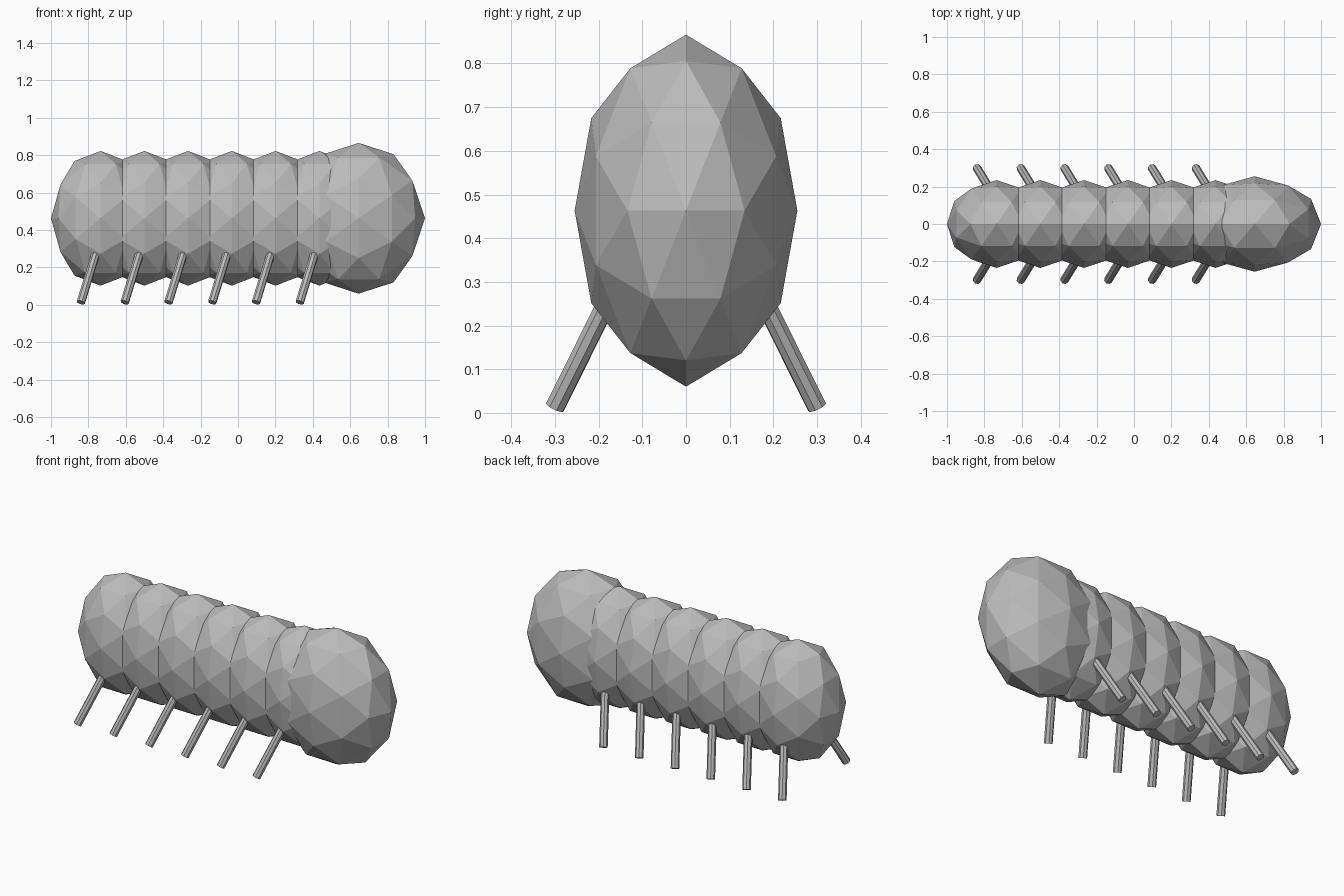
import bpy
import bmesh
import math
from mathutils import Matrix, Vector

cube = bpy.data.objects.get("Cube")
if cube:
    bpy.data.objects.remove(cube, do_unlink=True)

grey = bpy.data.materials.new("plain grey")
grey.use_nodes = True
grey.diffuse_color = (0.5, 0.5, 0.5, 1)
grey.node_tree.nodes["Principled BSDF"].inputs["Base Color"].default_value = (0.5, 0.5, 0.5, 1)


def add_object(name, bm):
    mesh = bpy.data.meshes.new(name)
    bm.to_mesh(mesh)
    bm.free()
    mesh.materials.append(grey)
    obj = bpy.data.objects.new(name, mesh)
    bpy.context.collection.objects.link(obj)
    return obj


def faceted_ball(name, x, radii):
    """Low-poly ellipsoid, turned so that a vertex lies on every axis."""
    bm = bmesh.new()
    tilt = Matrix.Rotation(-math.atan(2 / (1 + math.sqrt(5))), 4, 'Y')
    bmesh.ops.create_icosphere(bm, subdivisions=2, radius=1, matrix=tilt)
    bmesh.ops.scale(bm, vec=radii, verts=bm.verts)
    bmesh.ops.translate(bm, vec=(x, 0, BODY_Z), verts=bm.verts)
    return add_object(name, bm)


def rod(name, foot, top, radius):
    """Eight-sided cylinder between two points."""
    foot, top = Vector(foot), Vector(top)
    axis = top - foot
    place = Matrix.Translation((foot + top) / 2) @ axis.to_track_quat('Z', 'Y').to_matrix().to_4x4()
    bm = bmesh.new()
    bmesh.ops.create_cone(bm, cap_ends=True, segments=8, radius1=radius,
                          radius2=radius, depth=axis.length, matrix=place)
    return add_object(name, bm)


BODY_Z = 0.463
SEGMENTS = 6
SPACING = 0.234

# Head
faceted_ball("head", 0.645, (0.355, 0.255, 0.403))

# Body segments, each with a pair of splayed legs
for i in range(SEGMENTS):
    x = -0.735 + i * SPACING
    faceted_ball(f"body_segment_{i + 1}", x, (0.265, 0.235, 0.36))
    for side, sign in (("left", 1), ("right", -1)):
        rod(f"{side}_leg_{i + 1}", (x - 0.105, sign * 0.30, 0.013),
            (x - 0.022, sign * 0.165, 0.285), 0.023)
